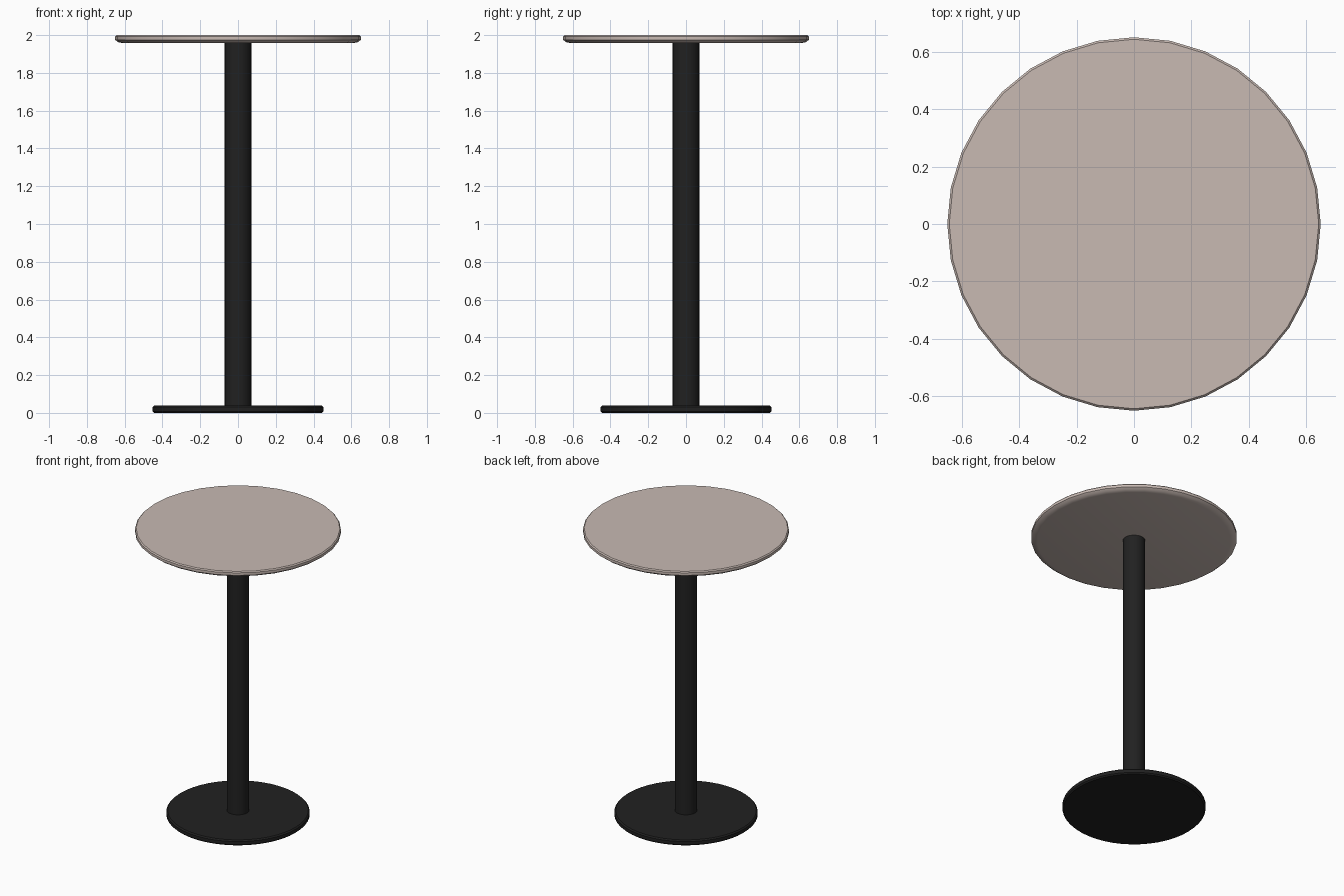
import bpy
import bmesh
import math

cube = bpy.data.objects.get("Cube")
if cube:
    bpy.data.objects.remove(cube, do_unlink=True)


def material(name, colour):
    mat = bpy.data.materials.new(name)
    mat.use_nodes = True
    mat.diffuse_color = colour
    mat.node_tree.nodes["Principled BSDF"].inputs["Base Color"].default_value = colour
    return mat


def lathe(name, profile, sides, mat):
    """Turn a (radius, height) profile round the z axis and cap both ends."""
    bm = bmesh.new()
    rings = []
    for r, z in profile:
        rings.append([bm.verts.new((r * math.cos(a), r * math.sin(a), z))
                      for a in (math.tau * i / sides for i in range(sides))])
    for low, high in zip(rings, rings[1:]):
        for i in range(sides):
            j = (i + 1) % sides
            bm.faces.new((low[i], low[j], high[j], high[i]))
    bm.faces.new(rings[0][::-1])
    bm.faces.new(rings[-1])
    mesh = bpy.data.meshes.new(name)
    bm.to_mesh(mesh)
    bm.free()
    mesh.materials.append(mat)
    obj = bpy.data.objects.new(name, mesh)
    bpy.context.collection.objects.link(obj)
    bpy.ops.object.select_all(action="DESELECT")
    obj.select_set(True)
    bpy.context.view_layer.objects.active = obj
    bpy.ops.object.shade_smooth_by_angle(angle=math.radians(35))
    return obj


stone = material("warm beige top", (0.58, 0.49, 0.45, 1))
black = material("black metal", (0.015, 0.015, 0.015, 1))

# Round top with a bevelled underside
lathe("table_top", [(0.61, 1.957), (0.635, 1.963), (0.65, 1.975),
                    (0.65, 1.993), (0.643, 2.0)], 32, stone)

# Central column
lathe("column", [(0.071, 0.03), (0.071, 1.96)], 24, black)

# Flat disc foot with softened edges
lathe("base_plate", [(0.444, 0), (0.452, 0.008),
                     (0.452, 0.03), (0.444, 0.038)], 48, black)
